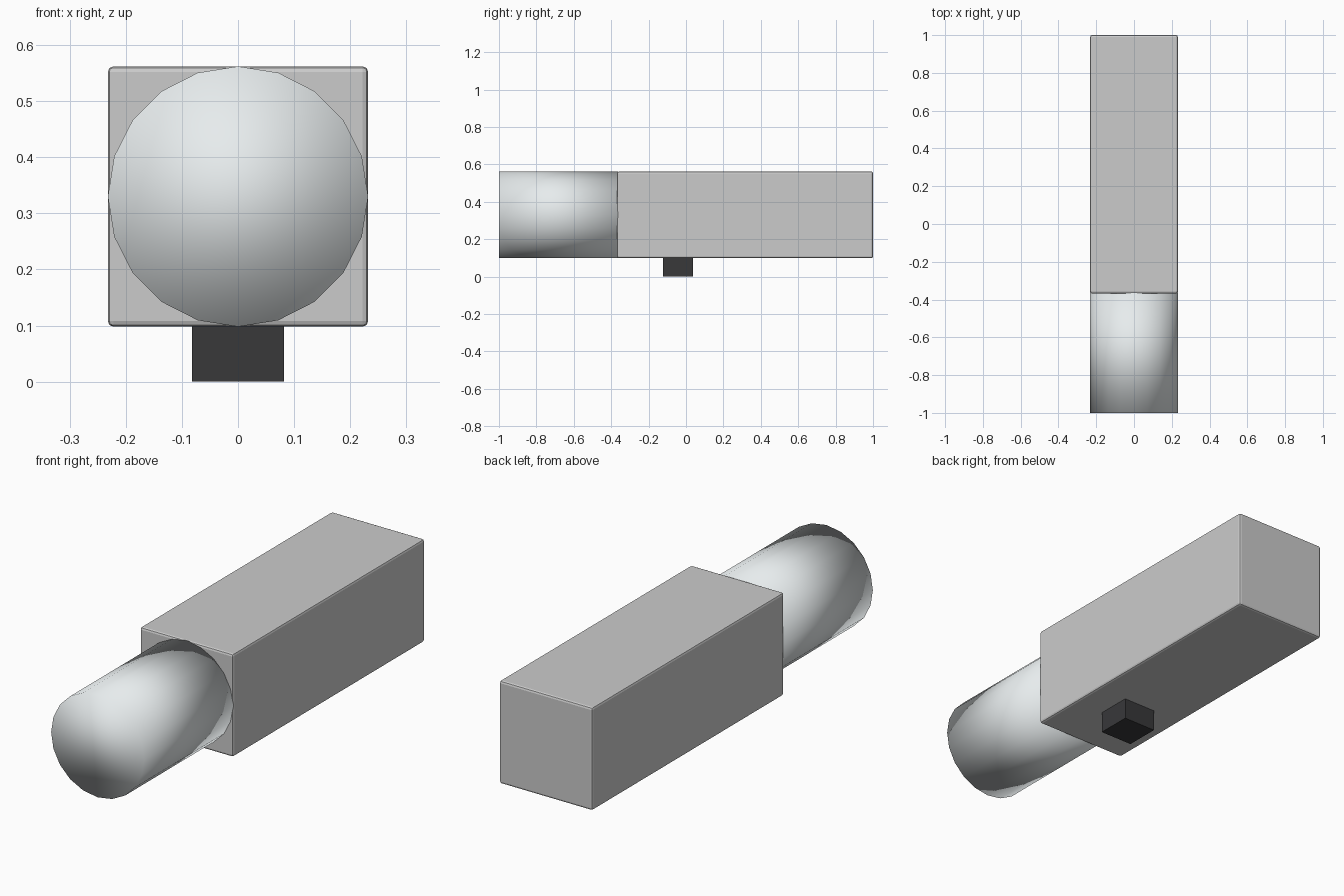
import bpy
from math import pi

if "Cube" in bpy.data.objects:
    bpy.data.objects.remove(bpy.data.objects["Cube"])


def material(name, color):
    mat = bpy.data.materials.new(name)
    mat.diffuse_color = (*color, 1)
    mat.use_nodes = True
    mat.node_tree.nodes["Principled BSDF"].inputs["Base Color"].default_value = mat.diffuse_color
    return mat


def box(name, lo, hi, bevel=0):
    bpy.ops.mesh.primitive_cube_add(size=1, location=[(a + b) / 2 for a, b in zip(lo, hi)])
    ob = bpy.context.object
    ob.name = name
    ob.scale = [b - a for a, b in zip(lo, hi)]
    bpy.ops.object.transform_apply(location=False, rotation=False, scale=True)
    if bevel:
        mod = ob.modifiers.new("edge_bevel", 'BEVEL')
        mod.width = bevel
        mod.segments = 2
    return ob


RADIUS, CENTRE_Z = 0.232, 0.33
FRONT, JOINT, BACK = -1.0, -0.368, 1.0

# Main housing with slightly rounded edges
box("body", (-RADIUS, JOINT, CENTRE_Z - RADIUS), (RADIUS, BACK, CENTRE_Z + RADIUS), 0.01)

# Mounting block under the body
mount = box("mount", (-0.082, -0.122, 0), (0.082, 0.038, 0.1))
mount.data.materials.append(material("dark", (0.04, 0.04, 0.042)))

# Lens barrel: 20 sides, smooth over the caps as well
end = JOINT + 0.005
bpy.ops.mesh.primitive_cylinder_add(vertices=20, radius=RADIUS, depth=end - FRONT,
                                    location=(0, (FRONT + end) / 2, CENTRE_Z),
                                    rotation=(pi / 2, 0, 0))
lens = bpy.context.object
lens.name = "lens"
bpy.ops.object.shade_smooth()
lens.data.materials.append(material("pale", (0.80, 0.84, 0.85)))
